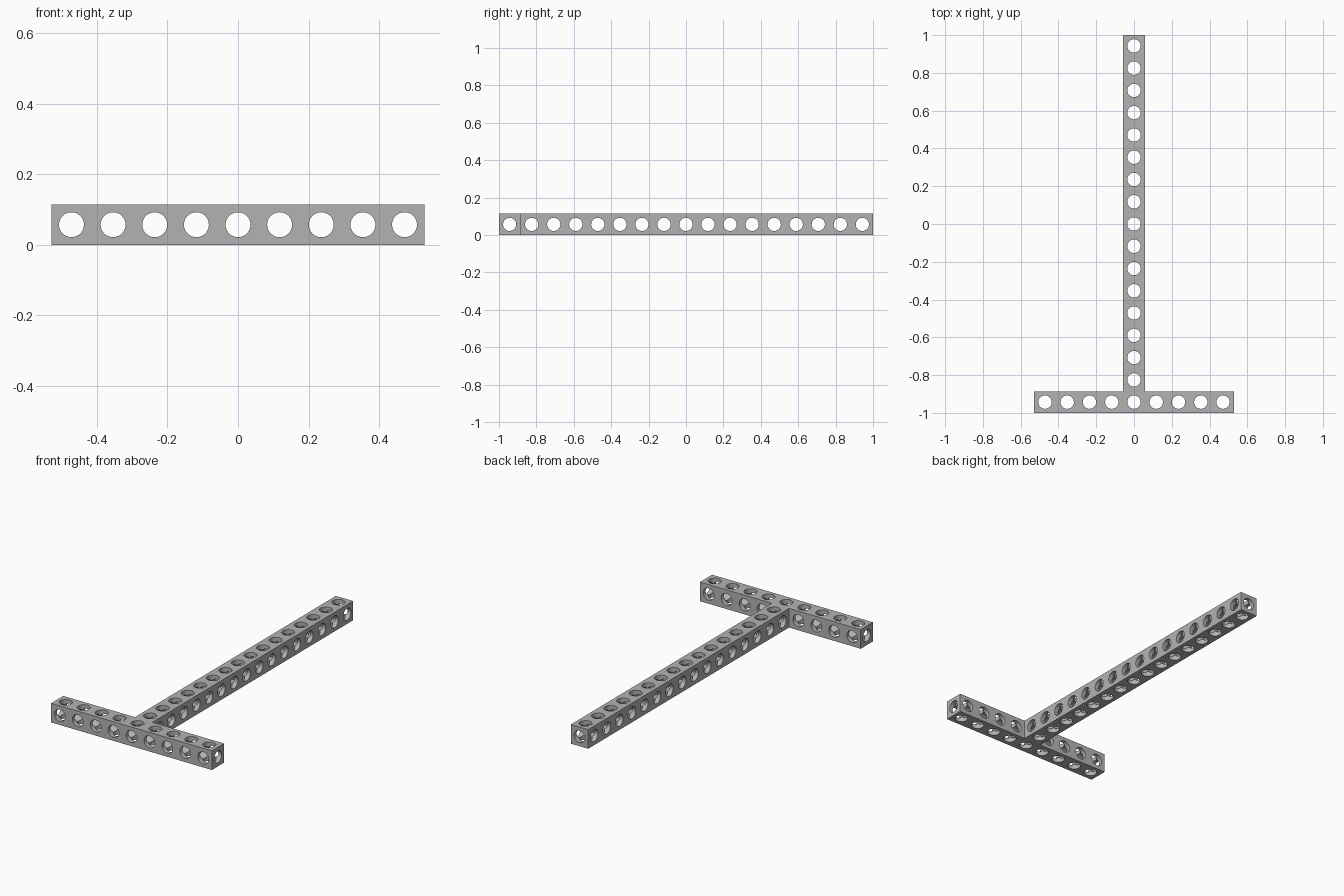
import bpy, bmesh
from math import radians
from mathutils import Matrix, Vector

if "Cube" in bpy.data.objects:
    bpy.data.objects.remove(bpy.data.objects["Cube"], do_unlink=True)

WIDTH = 0.114                  # square beam section
PITCH = (2 - WIDTH) / 16       # hole spacing
HALF = WIDTH / 2
BAR_HALF = 4 * PITCH + HALF    # half length of the crossbar
BAR_Y = -1 + HALF              # crossbar centre line
RADIUS = 0.0352

grey = bpy.data.materials.new("grey metal")
grey.use_nodes = True
grey.diffuse_color = (0.45, 0.45, 0.45, 1)
grey.node_tree.nodes["Principled BSDF"].inputs["Base Color"].default_value = grey.diffuse_color


def add_object(name, bm):
    bmesh.ops.recalc_face_normals(bm, faces=bm.faces)
    mesh = bpy.data.meshes.new(name)
    bm.to_mesh(mesh)
    bm.free()
    mesh.materials.append(grey)
    obj = bpy.data.objects.new(name, mesh)
    bpy.context.collection.objects.link(obj)
    return obj


def drill(body, axis, centres, length, radius):
    """Cut a row of parallel round holes through the body."""
    turn = Vector((0, 0, 1)).rotation_difference(Vector(axis)).to_matrix().to_4x4()
    bm = bmesh.new()
    for centre in centres:
        bmesh.ops.create_cone(bm, cap_ends=True, segments=40, radius1=radius,
                              radius2=radius, depth=length,
                              matrix=Matrix.Translation(centre) @ turn)
    cutter = add_object("hole_cutter", bm)
    cutter.hide_render = True
    mod = body.modifiers.new("holes", 'BOOLEAN')
    mod.operation = 'DIFFERENCE'
    mod.solver = 'EXACT'
    mod.object = cutter
    bpy.ops.object.modifier_apply(modifier=mod.name)
    bpy.data.objects.remove(cutter, do_unlink=True)


# T-shaped beam: half outline mirrored, then extruded upward
half = [(BAR_HALF, -1), (BAR_HALF, -1 + WIDTH), (HALF, -1 + WIDTH), (HALF, 1)]
outline = half + [(-x, y) for x, y in reversed(half)]
bm = bmesh.new()
face = bm.faces.new([bm.verts.new((x, y, 0)) for x, y in outline])
top = bmesh.ops.extrude_face_region(bm, geom=[face])
bmesh.ops.translate(bm, vec=(0, 0, WIDTH),
                    verts=[v for v in top["geom"] if isinstance(v, bmesh.types.BMVert)])
beam = add_object("perforated_t_beam", bm)
bpy.context.view_layer.objects.active = beam
beam.select_set(True)

# Hole positions along the stem and the crossbar
stem = [(0, BAR_Y + i * PITCH, HALF) for i in range(1, 17)]
bar = [(i * PITCH, BAR_Y, HALF) for i in range(-4, 5)]
X, Y, Z = (1, 0, 0), (0, 1, 0), (0, 0, 1)

# Lengthwise bores, then the cross holes (tiny radius steps keep the cuts clean)
drill(beam, Y, [(0, 0, HALF)], 2.2, RADIUS)
drill(beam, X, [(0, BAR_Y, HALF)], 1.3, RADIUS - 0.0001)
drill(beam, Z, stem + bar, 0.2, RADIUS + 0.0002)
drill(beam, X, stem, 0.2, RADIUS + 0.0001)
drill(beam, Y, [c for c in bar if c[0] != 0], 0.2, RADIUS + 0.0001)

bpy.ops.object.shade_smooth_by_angle(angle=radians(30))
